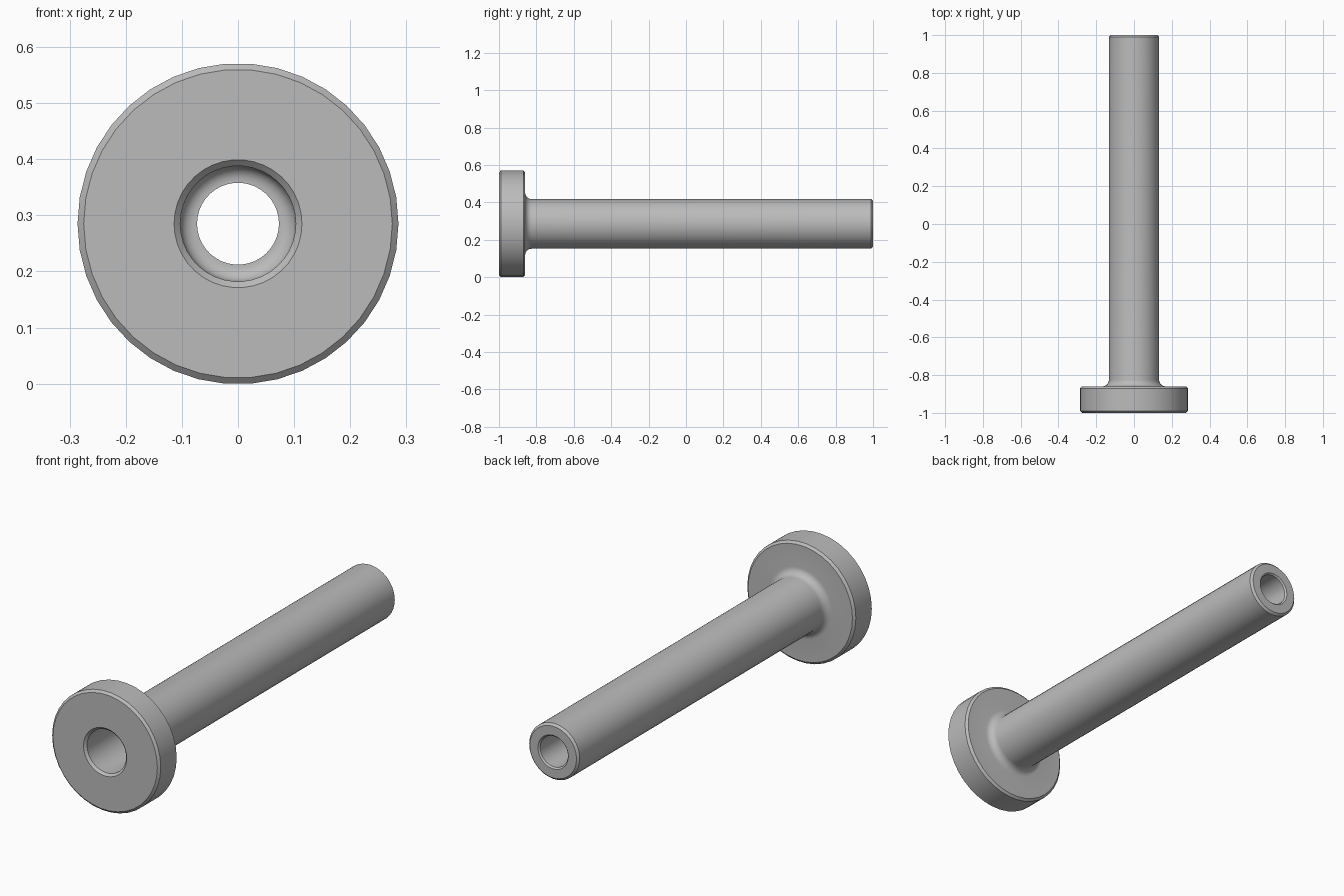
import bpy, bmesh, math

if "Cube" in bpy.data.objects:
    bpy.data.objects.remove(bpy.data.objects["Cube"])

SEGMENTS = 38
AXIS_Z = 0.285


def arc(cy, cr, radius, start, end, steps=6):
    """Points (y, r) along a rounded corner, angles in degrees."""
    pts = []
    for i in range(steps + 1):
        a = math.radians(start + (end - start) * i / steps)
        pts.append((cy + radius * math.cos(a), cr + radius * math.sin(a)))
    return pts


# Closed section (y, radius): head, root fillet, shaft, then back through the bore
section = [(-1.0, 0.114), (-1.0, 0.275), (-0.99, 0.286), (-0.87, 0.286), (-0.86, 0.275)]
section += arc(-0.825, 0.168, 0.035, 180, 270)           # fillet under the head
section += [(0.99, 0.133), (1.0, 0.123),                 # shaft end chamfer
            (1.0, 0.08), (0.993, 0.073),                 # rear hole chamfer
            (0.6, 0.073)]                                # narrow bore, shoulder
section += arc(0.574, 0.077, 0.026, 0, 90)               # rounded shoulder in the wide bore
section += [(-0.989, 0.103)]                             # wide bore to the front chamfer

# Revolve the section around the y axis
bm = bmesh.new()
rings = []
for i in range(SEGMENTS):
    a = 2 * math.pi * i / SEGMENTS
    rings.append([bm.verts.new((r * math.cos(a), y, AXIS_Z + r * math.sin(a)))
                  for y, r in section])
n = len(section)
for i in range(SEGMENTS):
    a, b = rings[i], rings[(i + 1) % SEGMENTS]
    for j in range(n):
        k = (j + 1) % n
        bm.faces.new((a[j], a[k], b[k], b[j]))
bmesh.ops.recalc_face_normals(bm, faces=bm.faces)

mesh = bpy.data.meshes.new("flanged_sleeve")
bm.to_mesh(mesh)
bm.free()
sleeve = bpy.data.objects.new("flanged_sleeve", mesh)
bpy.context.collection.objects.link(sleeve)

# Plain grey metal
grey = bpy.data.materials.new("grey_metal")
grey.diffuse_color = (0.5, 0.5, 0.5, 1)
grey.use_nodes = True
grey.node_tree.nodes["Principled BSDF"].inputs["Base Color"].default_value = grey.diffuse_color
mesh.materials.append(grey)

# Smooth round walls, crisp chamfers
bpy.context.view_layer.objects.active = sleeve
sleeve.select_set(True)
bpy.ops.object.shade_smooth_by_angle(angle=math.radians(30))
